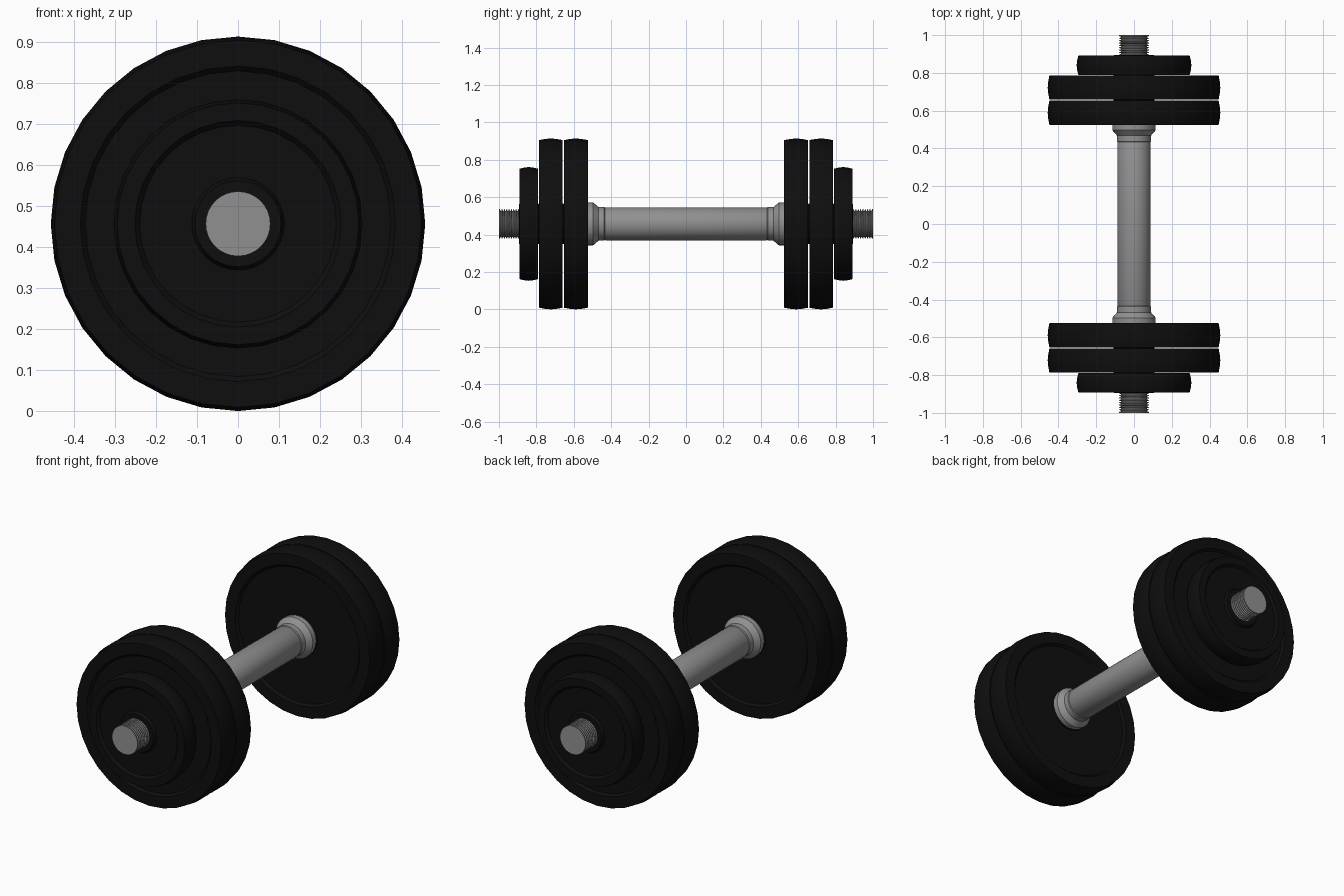
import bpy, bmesh, math

if "Cube" in bpy.data.objects:
    bpy.data.objects.remove(bpy.data.objects["Cube"])

AXIS_Z = 0.457
SEGS = 32


def material(name, v):
    m = bpy.data.materials.new(name)
    m.diffuse_color = (v, v, v, 1)
    m.use_nodes = True
    m.node_tree.nodes["Principled BSDF"].inputs["Base Color"].default_value = m.diffuse_color
    return m


steel = material("brushed steel", 0.28)
rubber = material("black rubber", 0.0045)


def lathe(name, profile, mat, closed=False):
    """Revolve (radius, y) points about the bar axis and mirror across y = 0."""
    bm = bmesh.new()
    rings = []
    for r, y in profile:
        rings.append([bm.verts.new((r * math.cos(2 * math.pi * i / SEGS), y,
                                    r * math.sin(2 * math.pi * i / SEGS)))
                      for i in range(SEGS)])
    pairs = list(zip(rings, rings[1:]))
    if closed:
        pairs.append((rings[-1], rings[0]))
    for a, b in pairs:
        for i in range(SEGS):
            j = (i + 1) % SEGS
            bm.faces.new((a[i], a[j], b[j], b[i]))
    if not closed:
        bm.faces.new(rings[-1])
    bmesh.ops.recalc_face_normals(bm, faces=bm.faces)
    # make sure the surface points outward (the outermost face decides)
    f = max(bm.faces, key=lambda f: math.hypot(f.calc_center_median().x, f.calc_center_median().z))
    c = f.calc_center_median()
    if f.normal.x * c.x + f.normal.z * c.z < 0:
        bmesh.ops.reverse_faces(bm, faces=bm.faces)
    me = bpy.data.meshes.new(name)
    bm.to_mesh(me)
    bm.free()
    me.materials.append(mat)
    ob = bpy.data.objects.new(name, me)
    bpy.context.collection.objects.link(ob)
    ob.location.z = AXIS_Z
    mod = ob.modifiers.new("both_ends", 'MIRROR')
    mod.use_axis = (False, True, False)
    mod.use_clip = True
    bpy.ops.object.select_all(action='DESELECT')
    ob.select_set(True)
    bpy.context.view_layer.objects.active = ob
    bpy.ops.object.shade_smooth_by_angle(angle=math.radians(30))
    return ob


def plate(name, y0, y1, rim, lip, hub):
    """Weight plate: bulged rim, recessed web on both faces, proud hub."""
    mid, h = (y0 + y1) / 2, (y1 - y0) / 2
    e = h - 0.003                      # rim sits just below the hub
    web = h - 0.016
    half = [(0.076, h), (hub, h), (hub + 0.008, web), (lip - 0.012, web),
            (lip, e), (rim - 0.009, e), (rim - 0.003, e * 0.5)]
    prof = [(r, mid + d) for r, d in half] + [(rim, mid)]
    prof += [(r, mid - d) for r, d in reversed(half)]
    return lathe(name, prof, rubber, closed=True)


# Weight plates, inner to outer
plate("inner_large_plate", 0.522, 0.656, 0.457, 0.385, 0.107)
plate("middle_large_plate", 0.656, 0.789, 0.457, 0.385, 0.107)
plate("outer_small_plate", 0.787, 0.894, 0.304, 0.252, 0.105)

# Grip with flared collar
lathe("grip", [(0.088, 0), (0.088, 0.43), (0.086, 0.434), (0.09, 0.438), (0.09, 0.468),
               (0.115, 0.497), (0.115, 0.524)], steel)

# Threaded ends
pitch, start, count = 0.0125, 0.8, 16
thread = [(0.07, 0.5)]
for k in range(count):
    y = start + k * pitch
    thread += [(0.07, y), (0.07, y + 0.004), (0.079, y + 0.007), (0.079, y + 0.010)]
thread[-1] = (0.079, 1.0)
lathe("threaded_end", thread, steel)
